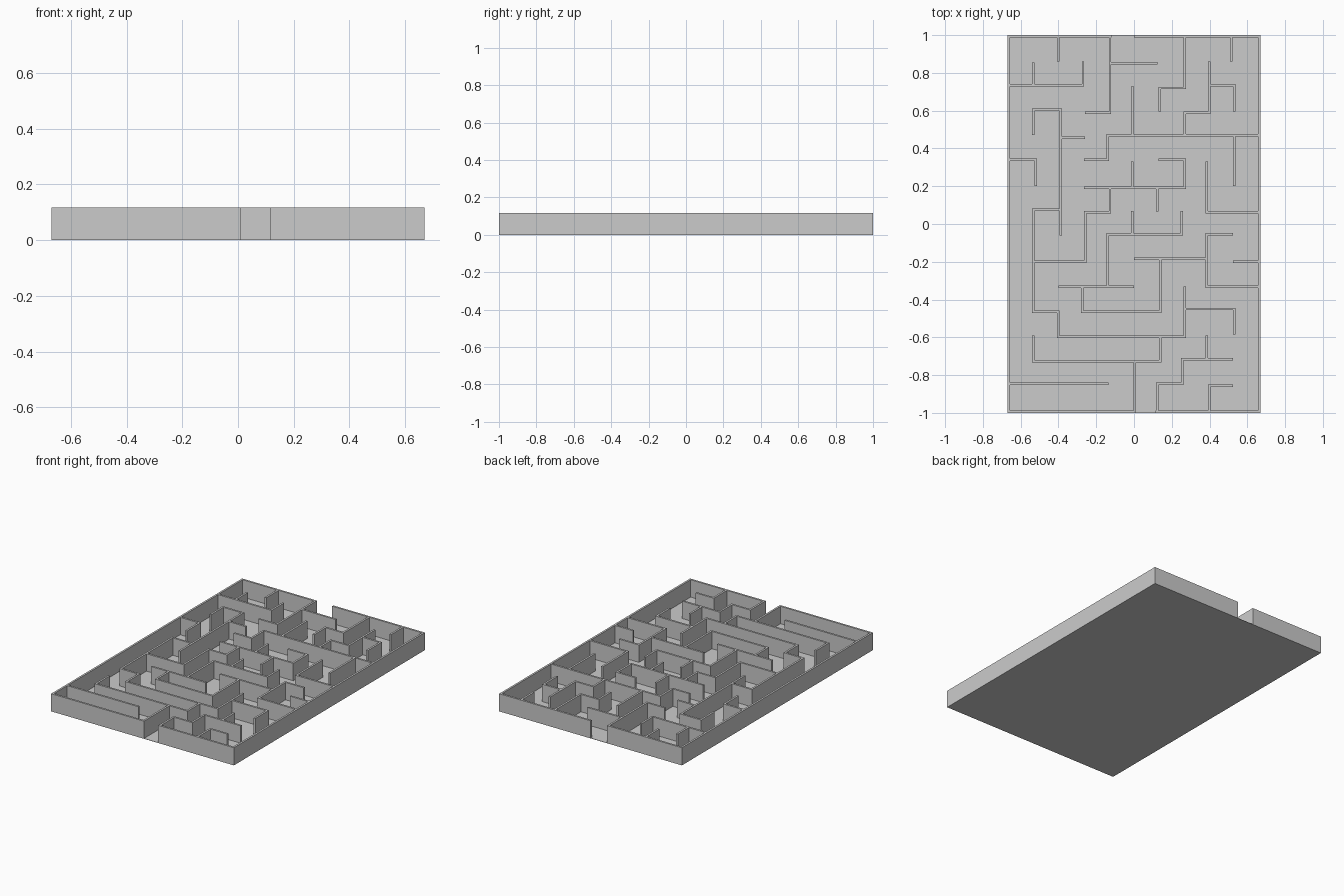
import bpy, bmesh

if "Cube" in bpy.data.objects:
    bpy.data.objects.remove(bpy.data.objects["Cube"])

HALF = 0.0065            # half wall thickness
FLOOR, TOP = 0.002, 0.117
W, L = 0.67, 1.0         # half width, half length

# outer walls, with one gap at the front and one at the back: (line, start, end)
outer_h = [(L - HALF, -W, -0.12), (L - HALF, 0, W),
           (-L + HALF, -W, 0.01), (-L + HALF, 0.115, W)]
outer_v = [(-W + HALF, -L, L), (W - HALF, -L, L)]

# inner walls along x: (y, x start, x end)
inner_h = [
    (.735, -.67, -.265), (.85, -.13, .125), (.59, -.26, -.12), (.72, .135, .275),
    (.735, .395, .535), (.59, .265, .405), (.47, -.145, .67), (.34, -.265, -.135),
    (.605, -.54, -.385), (.457, -.39, -.26), (.34, -.67, -.51), (.075, -.54, -.385),
    (-.2, -.54, -.255), (.063, -.265, -.12), (.193, -.265, .275), (.34, .13, .275),
    (.063, .375, .67), (-.055, -.145, .26), (-.333, -.4, 0), (-.185, 0, .385),
    (-.055, .38, .525), (-.2, .525, .67), (-.333, .375, .67), (-.465, -.28, .145),
    (-.465, -.54, -.395), (-.597, -.405, .275), (-.45, .265, .535), (-.727, -.54, .145),
    (-.845, -.67, -.135), (-.845, .115, .26), (-.715, .25, .525), (-.857, .395, .525)]

# inner walls along y: (x, y start, y end)
inner_v = [
    (-.4, .86, 1), (-.533, .73, .855), (-.27, .73, .86), (-.127, .585, 1),
    (.268, .715, 1), (.137, .595, .725), (.515, .86, 1), (.398, .585, .86),
    (.53, .595, .74), (.268, .47, .595), (-.008, .47, .73), (-.14, .335, .475),
    (-.533, .47, .61), (-.388, -.06, .61), (-.52, .2, .345), (-.533, -.47, .08),
    (-.258, -.205, .07), (-.127, .06, .195), (.268, .195, .345), (-.01, .195, .33),
    (.123, .065, .195), (.385, .06, .33), (.53, .2, .47), (-.01, -.055, .07),
    (.253, -.055, .07), (-.14, -.335, -.05), (.385, -.335, -.05), (.138, -.47, -.18),
    (-.273, -.47, -.33), (-.4, -.6, -.46), (.268, -.6, -.33), (.53, -.585, -.445),
    (.138, -.73, -.6), (-.533, -.73, -.59), (.004, -1, -.73), (.122, -1, -.84),
    (.255, -.85, -.715), (.385, -.715, -.59), (.398, -1, -.857)]


def snapped(walls, crossing):
    """Extend or trim wall ends so that they meet the walls they join."""
    out = []
    for line, a, b in walls:
        for c, lo, hi in crossing:
            if lo - 0.02 < line < hi + 0.02:
                if abs(a - c) < 0.015:
                    a = c - HALF
                if abs(b - c) < 0.015:
                    b = c + HALF
        out.append((line, a, b))
    return out


def r(v):
    return round(v, 4)


all_h = outer_h + snapped(inner_h, outer_v + inner_v)
all_v = outer_v + snapped(inner_v, outer_h + inner_h)
rects = [(r(a), r(b), r(y - HALF), r(y + HALF)) for y, a, b in all_h]
rects += [(r(x - HALF), r(x + HALF), r(a), r(b)) for x, a, b in all_v]

# merged wall plan: fill the cells covered by any wall, then raise them
xs = sorted({v for q in rects for v in q[:2]})
ys = sorted({v for q in rects for v in q[2:]})
xi = {v: i for i, v in enumerate(xs)}
yi = {v: i for i, v in enumerate(ys)}
cells = set()
for x0, x1, y0, y1 in rects:
    for i in range(xi[x0], xi[x1]):
        for j in range(yi[y0], yi[y1]):
            cells.add((i, j))


def make_object(name, bm):
    bmesh.ops.recalc_face_normals(bm, faces=bm.faces[:])
    mesh = bpy.data.meshes.new(name)
    bm.to_mesh(mesh)
    bm.free()
    ob = bpy.data.objects.new(name, mesh)
    bpy.context.collection.objects.link(ob)


bm = bmesh.new()
points = {}


def point(i, j):
    if (i, j) not in points:
        points[i, j] = bm.verts.new((xs[i], ys[j], FLOOR))
    return points[i, j]


for i, j in sorted(cells):
    bm.faces.new([point(i, j), point(i + 1, j), point(i + 1, j + 1), point(i, j + 1)])
raised = bmesh.ops.extrude_face_region(bm, geom=bm.faces[:], use_keep_orig=True)
for v in raised["geom"]:
    if isinstance(v, bmesh.types.BMVert):
        v.co.z = TOP
make_object("maze_walls", bm)

# thin floor plate
bm = bmesh.new()
bmesh.ops.create_cube(bm, size=1)
for v in bm.verts:
    v.co = (v.co.x * 2 * W, v.co.y * 2 * L, (v.co.z + 0.5) * FLOOR)
make_object("maze_floor", bm)
